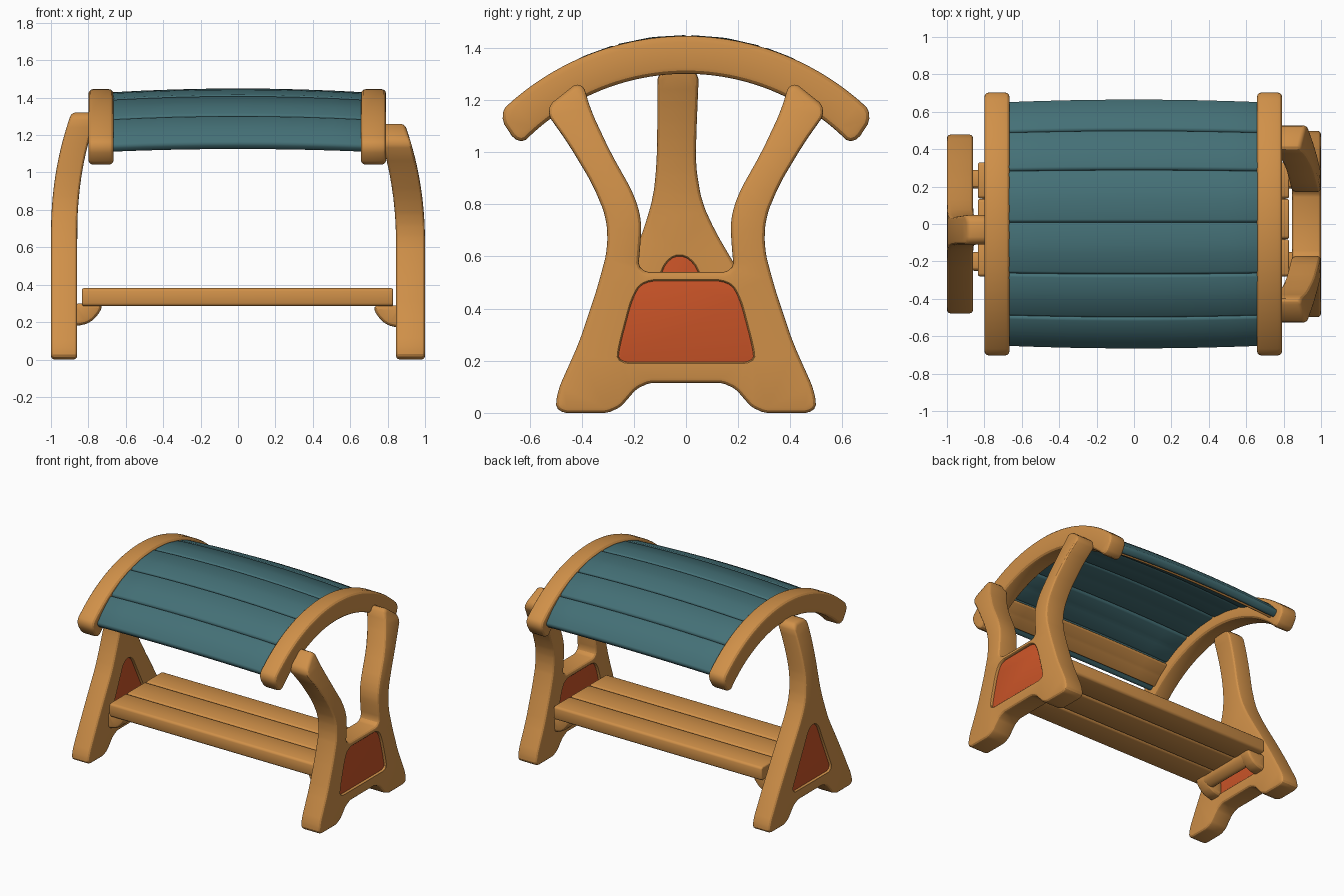
import bpy, bmesh, math
from mathutils import Vector

if "Cube" in bpy.data.objects:
    bpy.data.objects.remove(bpy.data.objects["Cube"])


def material(name, rgb):
    m = bpy.data.materials.new(name)
    m.diffuse_color = (*rgb, 1)
    m.use_nodes = True
    m.node_tree.nodes["Principled BSDF"].inputs["Base Color"].default_value = m.diffuse_color
    return m


WOOD = material("warm wood", (0.63, 0.28, 0.066))
TEAL = material("teal planks", (0.058, 0.162, 0.182))
RED = material("red panel", (0.60, 0.09, 0.021))


def rounded(pts, cut):
    """Round the corners of a closed outline by cutting them twice."""
    for limit in (cut, cut * 0.35):
        out = []
        for i, p in enumerate(pts):
            for q in (pts[i - 1], pts[(i + 1) % len(pts)]):
                d = q - p
                out.append(p + d.normalized() * min(limit, d.length * 0.25))
        pts = out
    return pts


def oriented(pts, ccw):
    area = sum(a.cross(b) for a, b in zip(pts, pts[1:] + pts[:1]))
    return pts if (area > 0) == ccw else pts[::-1]


def inset(pts, d):
    """Move a closed outline towards its left side by d."""
    out = []
    for i, p in enumerate(pts):
        a = (p - pts[i - 1]).normalized()
        b = (pts[(i + 1) % len(pts)] - p).normalized()
        n = Vector((-a.y - b.y, a.x + b.x)).normalized()
        out.append(p + n * d)
    return out


def prism(name, outline, x0, x1, mat, bevel=0.025, cut=0.03, hole=None, segs=1, warp=None):
    """Extrude a (y, z) outline along x with rounded rims, then bend it with warp."""
    loops = [(oriented(rounded([Vector(p) for p in outline], cut), True), 1)]
    if hole:
        loops.append((oriented(rounded([Vector(p) for p in hole], cut), False), 0.3))
    rim = [(bevel * (1 - math.cos(a)), bevel * (1 - math.sin(a)))
           for a in (0, math.pi / 6, math.pi / 3, math.pi / 2)]
    rings = [(x0 + dx, d) for dx, d in rim]
    for k in range(1, segs):
        rings.append((x0 + bevel + (x1 - x0 - 2 * bevel) * k / segs, 0))
    rings += [(x1 - dx, d) for dx, d in reversed(rim)]

    bm = bmesh.new()
    ends = ([], [])
    for pts, scale in loops:
        grid = [[bm.verts.new((x, *p)) for p in inset(pts, d * scale)] for x, d in rings]
        n = len(pts)
        for r0, r1 in zip(grid, grid[1:]):
            for i in range(n):
                j = (i + 1) % n
                bm.faces.new((r0[i], r0[j], r1[j], r1[i]))
        for end, ring in zip(ends, (grid[0], grid[-1])):
            end.extend(bm.edges.get((ring[i - 1], ring[i])) for i in range(n))
    for end in ends:
        bmesh.ops.triangle_fill(bm, edges=end, use_beauty=True, use_dissolve=False)
    if warp:
        for v in bm.verts:
            v.co = warp(v.co.copy())
    bmesh.ops.recalc_face_normals(bm, faces=bm.faces)
    for f in bm.faces:
        f.smooth = True
    me = bpy.data.meshes.new(name)
    bm.to_mesh(me)
    bm.free()
    me.set_sharp_from_angle(angle=math.radians(25))
    me.materials.append(mat)
    ob = bpy.data.objects.new(name, me)
    bpy.context.collection.objects.link(ob)
    return ob


def mirrored(half):
    return half + [(-y, z) for y, z in reversed(half)]


def lean(side, start, height, amount, power):
    """Bend a frame's upper part inwards."""
    def warp(v):
        t = max(0, (v.z - start) / height)
        v.x -= side * amount * t ** power
        return v
    return warp


# Right frame: feet, crossbar and two horns
horned = mirrored([(0.17, 0.115), (0.27, 0), (0.50, 0), (0.495, 0.08), (0.41, 0.27), (0.34, 0.48),
                   (0.30, 0.63), (0.305, 0.75), (0.36, 0.88), (0.45, 1.03), (0.545, 1.165),
                   (0.40, 1.28), (0.365, 1.16), (0.29, 1.0), (0.20, 0.84), (0.17, 0.74),
                   (0.175, 0.64), (0.185, 0.54)])
prism("right_frame", horned, 0.845, 1.0, WOOD, 0.02,
      hole=mirrored([(0.26, 0.195), (0.255, 0.25), (0.205, 0.44), (0.165, 0.505)]),
      warp=lean(1, 0.6, 0.65, 0.105, 2.2))
prism("right_panel", mirrored([(0.27, 0.18), (0.21, 0.45), (0.17, 0.515)]), 0.86, 0.985, RED, 0.002, 0.01)

# Left frame: spread feet narrowing to one post
post = [(0.17, 0.12), (0.27, 0), (0.48, 0), (0.475, 0.07), (0.36, 0.28), (0.26, 0.45), (0.18, 0.58),
        (0.11, 0.70), (0.06, 0.81), (0.037, 0.95), (0.04, 1.08), (0.045, 1.2), (0.05, 1.32),
        (-0.11, 1.32), (-0.11, 1.2), (-0.11, 1.08), (-0.113, 0.95), (-0.125, 0.83), (-0.16, 0.71),
        (-0.21, 0.58), (-0.28, 0.45), (-0.37, 0.28), (-0.475, 0.07), (-0.48, 0), (-0.27, 0), (-0.17, 0.12)]
prism("left_frame", post, -1.0, -0.86, WOOD, 0.02,
      hole=[(-0.24, 0.2), (0.22, 0.2), (0.015, 0.60), (-0.065, 0.60)],
      warp=lean(-1, 0.65, 0.67, 0.11, 2.2))
prism("left_panel", [(-0.25, 0.19), (0.23, 0.19), (0.02, 0.61), (-0.07, 0.61)], -0.985, -0.875, RED, 0.002, 0.01)

# Arched roof beams
ZC, R_OUT, R_IN, SPREAD = 0.43, 1.017, 0.872, 45.3


def arc(r, a0, a1, n):
    angles = [math.radians(a0 + (a1 - a0) * i / n) for i in range(n + 1)]
    return [(r * math.sin(a), ZC + r * math.cos(a)) for a in angles]


beam = arc(R_OUT, -SPREAD, SPREAD, 14) + arc(R_IN, SPREAD + 2, -SPREAD - 2, 14)
for side, x in (("left", -0.8), ("right", 0.657)):
    prism(side + "_roof_beam", beam, x, x + 0.135, WOOD, 0.025, 0.035)


# Roof planks, bulging in the middle and drooping towards the eaves
def bulge(v):
    droop = 0.03 * (math.atan2(v.y, v.z - ZC) / math.radians(43)) ** 4
    s = 1 + 0.02 * (1 - (v.x / 0.67) ** 2) - droop
    return Vector((v.x, v.y * s, ZC + (v.z - ZC) * s))


seams = [-42.8, -29.9, -15.5, 0.5, 16.7, 29.9, 42.8]
for i, (a, b) in enumerate(zip(seams, seams[1:])):
    section = arc(1.0, a, b, 2) + arc(0.945, b, a, 2)
    prism(f"roof_plank_{i + 1}", section, -0.68, 0.68, TEAL, 0.006, 0.012, segs=8, warp=bulge)

# Wooden boards under the eaves, joining the two beams
for side, s in (("front", -1), ("back", 1)):
    section = arc(0.95, s * 30, s * 40.5, 2) + arc(0.925, s * 40.5, s * 30, 2)
    prism(side + "_eave_board", section, -0.68, 0.68, WOOD, 0.006, 0.006, segs=8, warp=bulge)

# Seat planks
for i, (y0, y1) in enumerate(((-0.28, -0.083), (-0.08, 0.134), (0.137, 0.33))):
    prism(f"seat_plank_{i + 1}", [(y0, 0.285), (y1, 0.285), (y1, 0.382), (y0, 0.382)],
          -0.835, 0.83, WOOD, 0.012, 0.012)

# Seat supports: a bar with a rounded knuckle to the frame at each end
knuckle = [(0.88, 0.305), (0.725, 0.305), (0.735, 0.26), (0.79, 0.20), (0.88, 0.18)]
bar = [(0.81, 0.305), (0.73, 0.305), (0.735, 0.26), (0.775, 0.225), (0.81, 0.225)]
for side, s, drop in (("left", -1, 0.005), ("right", 1, 0.015)):
    def turn(v, s=s, d=drop):
        return Vector((s * v.y, v.x, v.z - d))
    prism(side + "_support_bar", bar, -0.2, 0.24, WOOD, 0.01, 0.02, warp=turn)
    for end, y in (("front", -0.25), ("back", 0.19)):
        prism(f"{side}_{end}_support_knuckle", knuckle, y, y + 0.1, WOOD, 0.025, 0.02, warp=turn)
